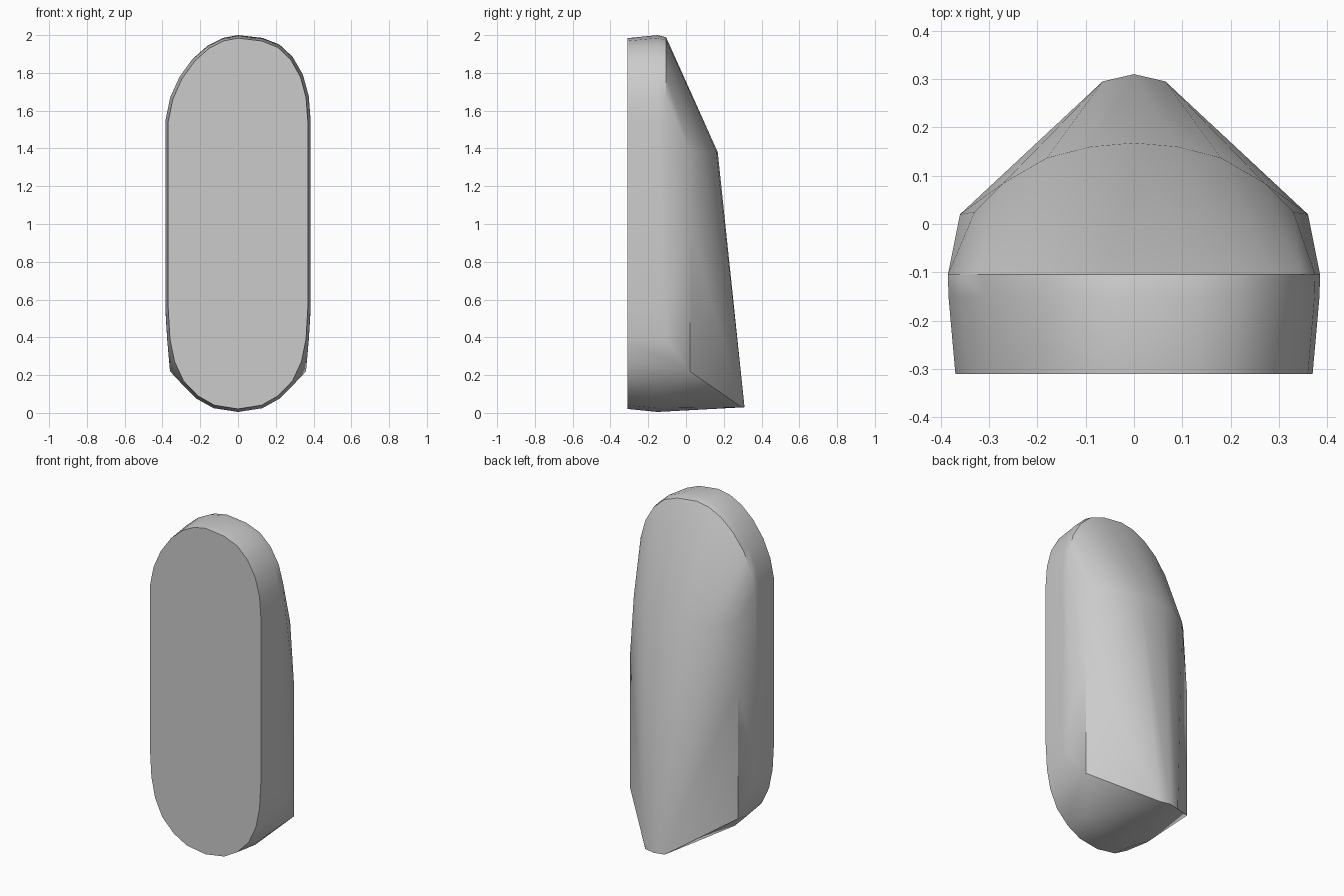
import bpy, bmesh, math
from mathutils import Vector

cube = bpy.data.objects.get("Cube")
if cube:
    bpy.data.objects.remove(cube)

# Single grey material
grey = bpy.data.materials.new("light grey")
grey.use_nodes = True
colour = (0.6, 0.6, 0.6, 1)
grey.diffuse_color = colour
grey.node_tree.nodes["Principled BSDF"].inputs["Base Color"].default_value = colour

# Rounded outline (x, z): the +x shoulder is squarer than the -x shoulder
OUTLINE = [
    (0, 0.005), (0.13, 0.025), (0.22, 0.075), (0.30, 0.155), (0.35, 0.26), (0.375, 0.38), (0.385, 0.55),
    (0.385, 1.55), (0.375, 1.68), (0.345, 1.79), (0.29, 1.885), (0.22, 1.95), (0.13, 1.985), (0, 2.0),
    (-0.08, 1.985), (-0.16, 1.945), (-0.24, 1.875), (-0.31, 1.78), (-0.36, 1.67), (-0.385, 1.55),
    (-0.385, 0.55), (-0.375, 0.38), (-0.35, 0.26), (-0.30, 0.155), (-0.22, 0.075), (-0.13, 0.025)]


def ring(y, sx, sz):
    return [(x * sx, y, 1 + (z - 1) * sz) for x, z in OUTLINE]


# Flat front, widest band, and the rim where the sloping back begins
points = ring(-0.31, 0.96, 0.984) + ring(-0.15, 0.997, 1.0) + ring(-0.105, 1.0, 0.988)

# Back ridge, brow curve and side corners, mirrored left to right
points += [(0, 0.31, 0.03), (0, 0.168, 1.38)]
for s in (-1, 1):
    points += [(s * x, y, z) for x, y, z in (
        (0.065, 0.295, 0.03), (0.36, 0.02, 0.22), (0.36, 0.02, 1.0),
        (0.09, 0.16, 1.38), (0.18, 0.137, 1.38), (0.27, 0.085, 1.38), (0.33, 0.025, 1.38))]

# Wrap the sections in one closed shell
bm = bmesh.new()
for p in points:
    bm.verts.new(Vector(p))
hull = bmesh.ops.convex_hull(bm, input=bm.verts[:])
loose = [v for v in bm.verts if not v.link_faces]
bmesh.ops.delete(bm, geom=loose, context='VERTS')
bmesh.ops.dissolve_limit(bm, angle_limit=math.radians(0.5), verts=bm.verts[:], edges=bm.edges[:])
bmesh.ops.recalc_face_normals(bm, faces=bm.faces[:])

mesh = bpy.data.meshes.new("rounded_body")
bm.to_mesh(mesh)
bm.free()
mesh.materials.append(grey)
body = bpy.data.objects.new("rounded_body", mesh)
bpy.context.collection.objects.link(body)

# Smooth sides with a crisp front edge and rim
bpy.ops.object.select_all(action='DESELECT')
body.select_set(True)
bpy.context.view_layer.objects.active = body
bpy.ops.object.shade_smooth_by_angle(angle=math.radians(35))
